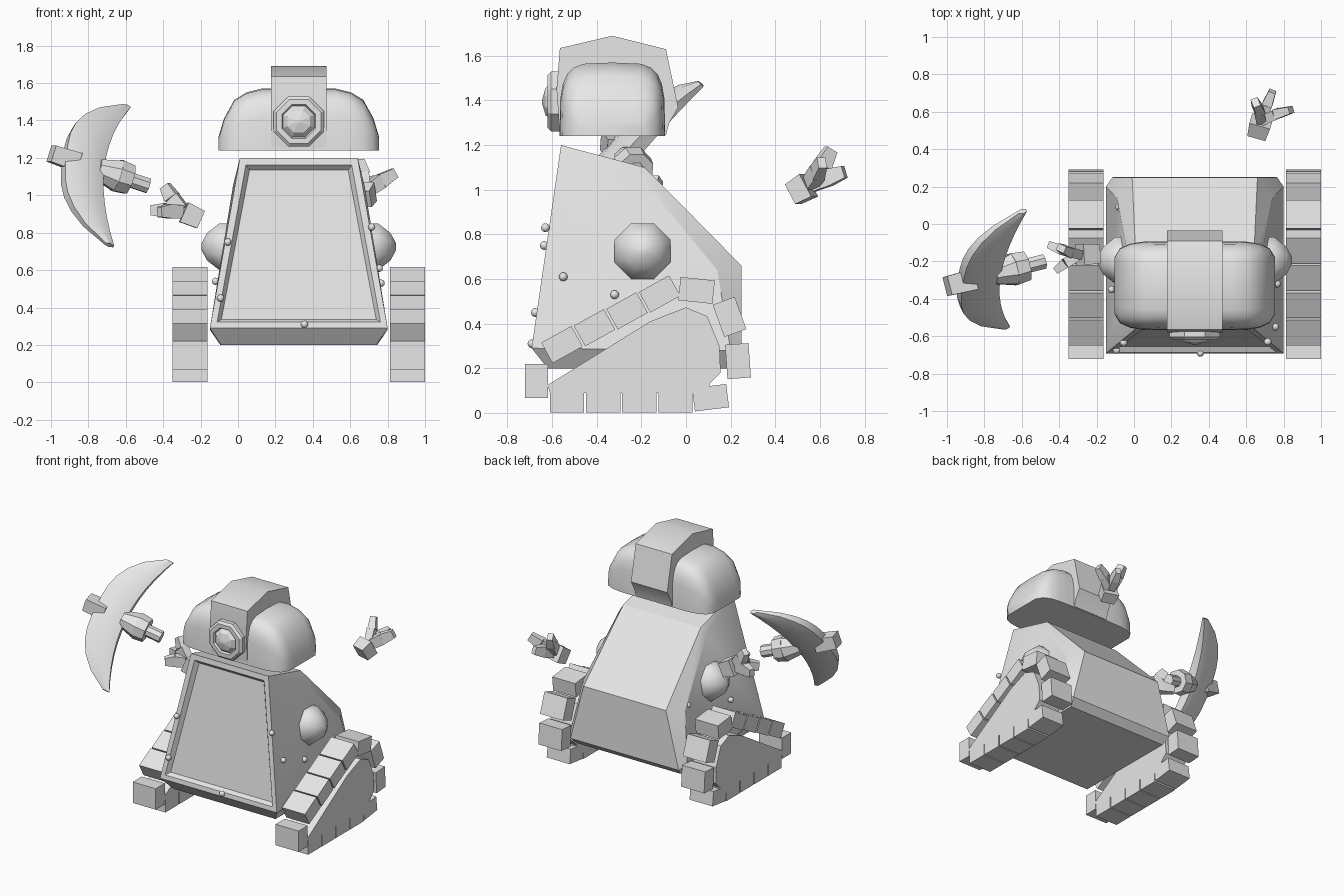
import bpy, bmesh
from math import radians, sin, cos, pi
from mathutils import Vector, Matrix

if "Cube" in bpy.data.objects:
    bpy.data.objects.remove(bpy.data.objects["Cube"])

MID = 0.325  # x of the body's symmetry plane
grey = bpy.data.materials.new("plain_grey")
grey.use_nodes = True
grey.diffuse_color = (0.8, 0.8, 0.8, 1)
grey.node_tree.nodes["Principled BSDF"].inputs["Base Color"].default_value = (0.8, 0.8, 0.8, 1)


def finish(bm, name, smooth=None):
    """Turn a bmesh into a named object, optionally smooth below an angle."""
    bmesh.ops.recalc_face_normals(bm, faces=bm.faces[:])
    mesh = bpy.data.meshes.new(name)
    bm.to_mesh(mesh)
    bm.free()
    mesh.materials.append(grey)
    ob = bpy.data.objects.new(name, mesh)
    bpy.context.collection.objects.link(ob)
    if smooth:
        bpy.ops.object.select_all(action='DESELECT')
        ob.select_set(True)
        bpy.context.view_layer.objects.active = ob
        bpy.ops.object.shade_smooth_by_angle(angle=radians(smooth))
    return ob


def loft(name, rings, smooth=None, bevel=0):
    """Skin a row of closed rings and cap both ends."""
    bm = bmesh.new()
    rows = [[bm.verts.new(p) for p in ring] for ring in rings]
    n = len(rows[0])
    for a, b in zip(rows, rows[1:]):
        for i in range(n):
            j = (i + 1) % n
            bm.faces.new((a[i], a[j], b[j], b[i]))
    bm.faces.new(rows[0])
    bm.faces.new(rows[-1])
    if bevel:
        edges = [e for e in bm.edges if e.calc_face_angle(0) > 0.9]
        bmesh.ops.bevel(bm, geom=edges, offset=bevel, segments=2, profile=0.5, affect='EDGES')
    return finish(bm, name, smooth)


def beam(name, p, q, w, h, taper=1.0, sides=0, smooth=None):
    """Box or round bar running from p to q."""
    p, q = Vector(p), Vector(q)
    d = q - p
    rot = d.to_track_quat('Z', 'Y').to_matrix().to_4x4()
    mat = Matrix.Translation((p + q) / 2) @ rot @ Matrix.Diagonal((w, h, d.length, 1))
    bm = bmesh.new()
    if sides:
        bmesh.ops.create_cone(bm, cap_ends=True, segments=sides, radius1=0.5,
                              radius2=0.5 * taper, depth=1)
        bmesh.ops.rotate(bm, verts=bm.verts, matrix=Matrix.Rotation(pi / sides, 3, 'Z'))
    else:
        bmesh.ops.create_cube(bm, size=1)
        for v in bm.verts:
            if v.co.z > 0:
                v.co.xy *= taper
    bm.transform(mat)
    return finish(bm, name, smooth)


def prism(name, profile, x, width, **kw):
    return loft(name, [[(x + s * width / 2, y, z) for y, z in profile] for s in (-1, 1)], **kw)


# Body: tapered hull with a recessed front panel
hull = [(-.56, 1.2, .315), (-.185, 1.1, .315), (.248, .66, .335), (.25, .25, .44),
        (.2, .2, .42), (-.62, .2, .415), (-.692, .29, .475),
        (-.2, 1.05, .352), (.14, .64, .415), (.2, .28, .475)]
bm = bmesh.new()
for y, z, hw in hull:
    for s in (-1, 1):
        bm.verts.new((MID + s * hw, y, z))
bmesh.ops.convex_hull(bm, input=bm.verts[:])
bmesh.ops.dissolve_limit(bm, angle_limit=radians(2), verts=bm.verts[:], edges=bm.edges[:])
bm.normal_update()
front = min(bm.faces, key=lambda f: f.normal.y * f.calc_area())
bmesh.ops.inset_region(bm, faces=[front], thickness=0.05)
bmesh.ops.inset_region(bm, faces=[front], thickness=0.03, depth=-0.03)
finish(bm, "body", 30)

# Shoulder hubs: eight-sided domes on both flanks
for s, side in ((1, "left"), (-1, "right")):
    rings = []
    for x, r in ((.36, .135), (.425, .135), (.49, .08), (.52, .02)):
        rings.append([(MID + s * x, -.195 + r * cos(pi / 8 + k * pi / 4),
                       .725 + r * sin(pi / 8 + k * pi / 4)) for k in range(8)])
    loft(side + "_shoulder_hub", rings, 50)

# Bolts on the front and flanks
bolts = [(-.055, -.635, .75), (-.093, -.675, .45), (.355, -.69, .31), (.715, -.63, .83),
         (.755, -.55, .61), (.765, -.32, .53), (-.08, .09, .66), (-.12, -.35, .54)]
for k, pos in enumerate(bolts):
    bm = bmesh.new()
    bmesh.ops.create_icosphere(bm, subdivisions=2, radius=0.02, matrix=Matrix.Translation(pos))
    finish(bm, f"bolt_{k + 1}", 60)

# Tracks: side plate ringed by tread blocks (y, z, tilt)
plate = [(-.61, .09), (-.62, .125), (-.16, .41), (0, .473), (.095, .433),
         (.15, .3), (.155, .18), (.105, .13), (.105, .09)]
treads = [(-.67, .143, 90), (.047, .549, -6), (.195, .43, -70), (.233, .232, -86), (.11, .068, 7)]
treads += [(-.556 + .146 * k, .306 + .0757 * k, 29) for k in range(4)]
treads += [(-.533 + .162 * k, .055, 0) for k in range(4)]
for cx, side in ((.905, "left"), (-.257, "right")):
    prism(side + "_track_plate", plate, cx, .187)
    for k, (y, z, tilt) in enumerate(treads):
        a = radians(tilt)
        half = Vector((0, cos(a), sin(a))) * .077
        c = Vector((cx, y, z))
        beam(f"{side}_tread_{k + 1}", c - half, c + half, .187, .105)

# Helmet: rounded shell lofted across x
stations = [(0, 1.57, .235), (.2, 1.57, .237), (.28, 1.55, .235), (.345, 1.51, .225),
            (.4, 1.41, .2), (.43, 1.31, .15)]
stations = [(-d, t, w) for d, t, w in stations[:0:-1]] + stations
rings = []
for d, top, w in stations:
    ring = []
    for k in range(13):
        c, s = cos(k * pi / 12), max(sin(k * pi / 12), 0)
        ring.append((MID + d, -.33 + w * (1 if c > 0 else -1) * abs(c) ** .45,
                     1.24 + (top - 1.24) * s ** .5))
    rings.append(ring)
loft("helmet_shell", rings, 50)

# Crest over the middle of the helmet
crest = [(-.565, 1.245), (-.58, 1.45), (-.565, 1.635), (-.33, 1.69), (-.09, 1.63),
         (-.035, 1.37), (-.075, 1.3), (-.09, 1.245)]
prism("helmet_crest", crest, MID, .295, smooth=40, bevel=.025)

# Headlamp: eight-sided bezel with a pointed lens
rings = []
for y, r in ((-.56, .145), (-.605, .145), (-.62, .128), (-.62, .098), (-.605, .09),
             (-.63, .065), (-.645, .01)):
    rings.append([(MID + r * cos(pi / 8 + k * pi / 4), y, 1.395 + r * sin(pi / 8 + k * pi / 4))
                  for k in range(8)])
loft("headlamp", rings)


# Floating claws: a palm and three fingers each
def claw(name, base, palm, tips):
    base, palm = Vector(base), Vector(palm)
    beam(name + "_palm", base, palm, .1, .1, 1.15)
    for k, tip in enumerate(tips):
        tip = Vector(tip)
        root = palm + (tip - palm) * .1
        bend = root.lerp(tip, .45) + (root - base) * .12
        beam(f"{name}_finger_{k + 1}_root", root, bend, .05, .07, 1.1)
        beam(f"{name}_finger_{k + 1}_tip", bend, tip, .055, .077, .7)


claw("left_claw", (.66, .48, .98), (.68, .55, 1.02),
     [(.65, .65, 1.18), (.74, .71, 1.08), (.84, .61, 1.12)])
claw("right_claw", (-.2, -.16, .87), (-.29, -.165, .91),
     [(-.46, -.11, .92), (-.42, -.25, .91), (-.39, -.13, 1.05)])

# Pickaxe: local axes along the handle, along the blade, and across
origin = Vector((-.62, -.236, 1.097))
along = Vector((-.922, -.235, .307)).normalized()
blade = Vector((.147, .65, .745))
blade = (blade - along * blade.dot(along)).normalized()
across = along.cross(blade)


def grip(u):
    return origin + along * u


rings = []
for k in range(13):
    s = k / 6 - 1
    inner, outer = .115 * (1 - s * s), .335 - .27 * abs(s) ** 3
    if abs(s) == 1:
        outer = .05
    t = .065 * (1 - .75 * s * s)
    row = origin + blade * (.485 * s)
    m = (inner + outer) / 2
    rings.append([row + along * u + across * w for u, w in
                  ((inner, -t * .5), (m, -t), (outer, -t * .5),
                   (outer, t * .5), (m, t), (inner, t * .5))])
loft("pick_blade", rings, 35)
beam("pick_handle", grip(-.15), grip(.3), .085, .085, sides=8)
beam("pick_end", grip(.26), grip(.41), .115, .1, .9)
beam("pick_collar", grip(-.045), grip(.03), .17, .17, 1.1, sides=8, smooth=40)
beam("pick_collar_neck", grip(.03), grip(.14), .18, .18, .65, sides=8, smooth=40)
